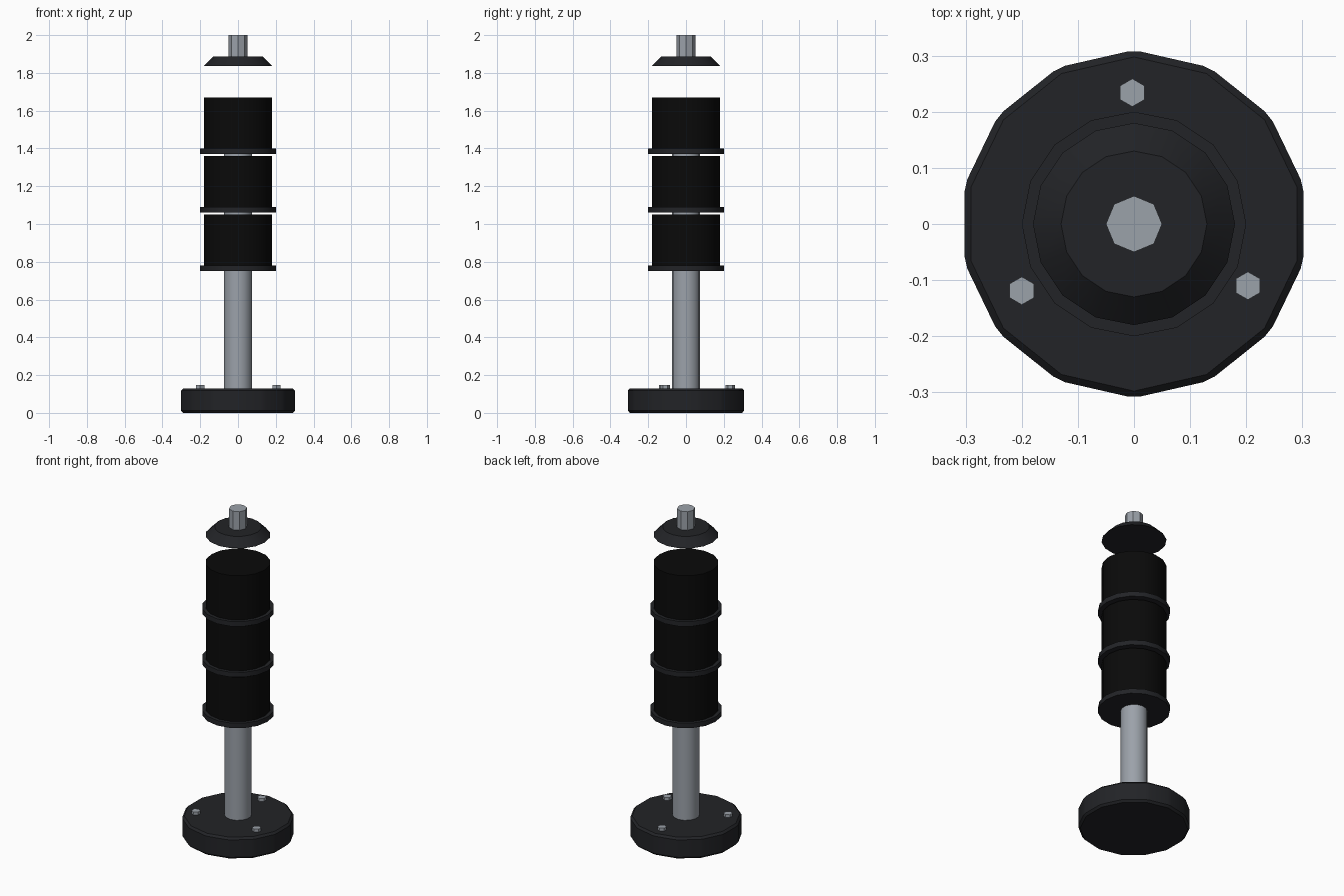
import bpy, math

if "Cube" in bpy.data.objects:
    bpy.data.objects.remove(bpy.data.objects["Cube"])


def material(name, rgb):
    m = bpy.data.materials.new(name)
    m.diffuse_color = (*rgb, 1)
    m.use_nodes = True
    m.node_tree.nodes["Principled BSDF"].inputs["Base Color"].default_value = m.diffuse_color
    return m


DARK = material("dark_plastic", (0.016, 0.017, 0.020))
BLACK = material("black_lens", (0.003, 0.003, 0.003))
METAL = material("metal", (0.33, 0.36, 0.40))


def cylinder(name, sides, r1, r2, z0, z1, mat, xy=(0, 0), bevel=0):
    """Upright cylinder or cone between two heights."""
    bpy.ops.mesh.primitive_cone_add(vertices=sides, radius1=r1, radius2=r2, depth=z1 - z0,
                                    location=(xy[0], xy[1], (z0 + z1) / 2))
    ob = bpy.context.object
    ob.name = name
    ob.data.materials.append(mat)
    if bevel:
        mod = ob.modifiers.new("bevel", 'BEVEL')
        mod.width = bevel
        mod.segments = 1
        mod.limit_method = 'NONE'
        bpy.ops.object.modifier_apply(modifier=mod.name)
    bpy.ops.object.shade_smooth_by_angle(angle=math.radians(30))
    return ob


# Base plate with chamfered edges
cylinder("base", 14, 0.31, 0.31, 0, 0.13, DARK, bevel=0.012)

# Three hex bolts on the base
for i, xy in enumerate([(-0.003, 0.234), (0.203, -0.11), (-0.2, -0.119)]):
    cylinder(f"bolt_{i + 1}", 6, 0.025, 0.025, 0.12, 0.148, METAL, xy)

# Pole running up through the stacked segments
cylinder("pole", 14, 0.075, 0.075, 0.12, 1.38, METAL)

# Stacked light segments, each with a collar below
for i in range(3):
    z = 0.75 + 0.31 * i
    cylinder(f"collar_{i + 1}", 16, 0.2, 0.2, z, z + 0.03, DARK)
    cylinder(f"light_segment_{i + 1}", 16, 0.18, 0.18, z + 0.03, z + 0.30, BLACK)

# Floating cap and top rod
cylinder("cap", 16, 0.18, 0.13, 1.837, 1.887, DARK)
cylinder("top_rod", 8, 0.05, 0.05, 1.88, 2.0, METAL)
